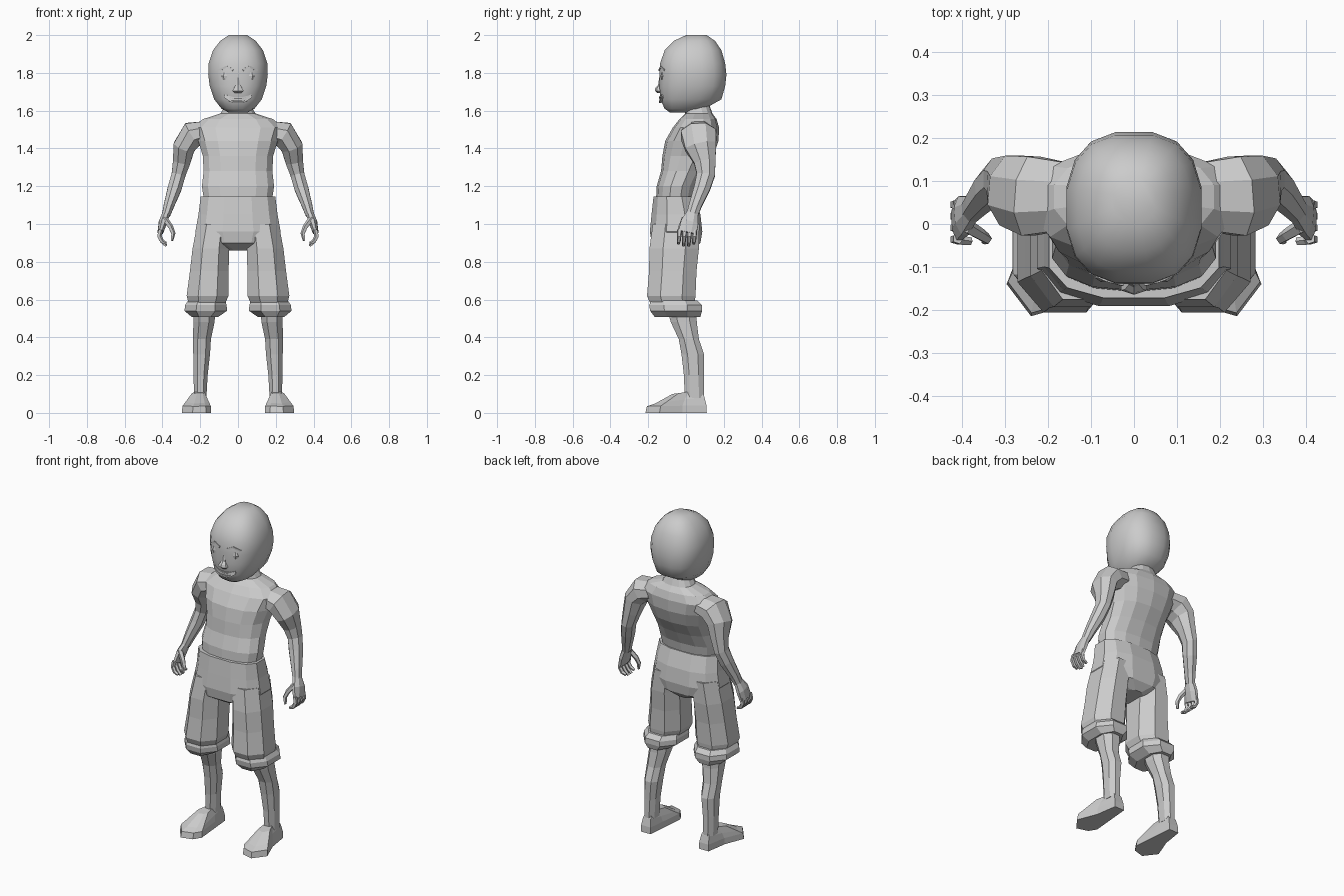
import bpy, bmesh, math
from mathutils import Vector


def loft(name, rings, mirror=False, smooth=False):
    bm = bmesh.new()
    vs = [[bm.verts.new(p) for p in r] for r in rings]
    n = len(vs[0])
    for a, b in zip(vs, vs[1:]):
        for i in range(n):
            j = (i + 1) % n
            bm.faces.new((a[i], a[j], b[j], b[i]))
    bm.faces.new(vs[0][::-1])
    bm.faces.new(vs[-1])
    bmesh.ops.recalc_face_normals(bm, faces=bm.faces)
    me = bpy.data.meshes.new(name)
    bm.to_mesh(me)
    bm.free()
    ob = bpy.data.objects.new(name, me)
    bpy.context.collection.objects.link(ob)
    if mirror:
        ob.modifiers.new("mirror", "MIRROR").use_mirror_merge = False
    for f in me.polygons:
        f.use_smooth = smooth
    return ob


def oval(n, p, off=0.5):
    # unit superellipse
    for i in range(n):
        a = 2 * math.pi * (i + off) / n
        c, s = math.cos(a), math.sin(a)
        yield (math.copysign(abs(c) ** (2 / p), c), math.copysign(abs(s) ** (2 / p), s))


def ring(z, yf, yb, x0, x1, n, p=2.3, off=0.5):
    # horizontal cross-section from its front, back, left and right limits
    return [Vector(((x0 + x1) / 2 + u * (x1 - x0) / 2, (yf + yb) / 2 + v * (yb - yf) / 2, z))
            for u, v in oval(n, p, off)]


def stack(name, rows, n, p=2.3, mirror=False, smooth=False, off=0.5):
    rings = []
    for r in rows:
        x0, x1 = (r[3], r[4]) if len(r) == 5 else (-r[3], r[3])
        rings.append(ring(r[0], r[1], r[2], x0, x1, n, p, off))
    return loft(name, rings, mirror, smooth)


def tube(name, pts, n=6, mirror=True):
    # points are x, y, z, half-thickness, half-depth
    rings = []
    for i, q in enumerate(pts):
        a, b = pts[max(i - 1, 0)], pts[min(i + 1, len(pts) - 1)]
        t = (Vector(b[:3]) - Vector(a[:3])).normalized()
        v = (Vector((0, 1, 0)) - t * t.y).normalized()
        u = t.cross(v)
        rings.append([Vector(q[:3]) + u * (c * q[3]) + v * (s * q[4]) for c, s in oval(n, 2)])
    return loft(name, rings, mirror)


# head
stack("head", [
    (1.59, -.085, .05, .05), (1.61, -.115, .10, .088), (1.66, -.138, .19, .128),
    (1.73, -.143, .21, .152), (1.79, -.143, .217, .16), (1.85, -.14, .21, .158),
    (1.92, -.115, .19, .134), (1.97, -.065, .155, .095), (2.0, .0, .11, .05)],
    16, 2.5, smooth=True)


def strip(name, pts, r, d=.01, mirror=False):
    # ridge following the curve of the face
    return tube(name, [(x, -.138 + 3 * x * x + dy, z, r, d) for x, z, dy in pts], 4, mirror)


# brows, eye rims and eyeballs
strip("brow", [(.025, 1.815, 0), (.06, 1.832, 0), (.1, 1.815, 0)], .008, .012, True)
strip("upper_eyelid", [(.035, 1.785, 0), (.05, 1.803, 0), (.08, 1.805, 0), (.1, 1.79, 0)], .004, .008, True)
strip("lower_eyelid", [(.035, 1.782, 0), (.05, 1.762, 0), (.08, 1.76, 0), (.1, 1.785, 0)], .004, .008, True)
stack("eyeball", [(1.763, -.132, -.11, .055, .08), (1.783, -.136, -.1, .042, .092),
                  (1.803, -.132, -.11, .055, .08)], 8, mirror=True)
# nose
stack("nose", [(1.693, -.15, -.12, .02), (1.705, -.165, -.12, .034), (1.72, -.162, -.12, .024),
               (1.735, -.148, -.12, .014), (1.775, -.142, -.12, .01)], 6)
# smiling mouth
for name, z, k, r in (("upper_lip", 1.667, 4, .005), ("teeth", 1.655, 6, .007), ("lower_lip", 1.641, 8, .006)):
    dy = .004 if name == "teeth" else 0
    strip(name, [(x, z + k * x * x * .8, dy) for x in (-.07, -.045, -.02, .02, .045, .07)], r)

# torso and neck
stack("torso", [
    (1.10, -.16, .035, .18), (1.2, -.155, .055, .195), (1.28, -.132, .095, .186),
    (1.36, -.125, .145, .19), (1.44, -.11, .172, .215), (1.51, -.07, .175, .24),
    (1.555, -.035, .162, .19), (1.585, -.005, .14, .095), (1.64, -.01, .12, .06)], 14, 2.4)

# shorts: hips, legs, cuffs
stack("shorts_hips", [
    (1.145, -.175, .05, .203), (1.05, -.186, .08, .215), (.96, -.195, .09, .232),
    (.90, -.185, .08, .20), (.86, -.12, .04, .06)], 12, 2.6)
stack("shorts_leg", [
    (1.0, -.185, .08, .03, .222), (.87, -.203, .078, .04, .248), (.75, -.205, .065, .042, .262),
    (.62, -.216, .06, .042, .28), (.585, -.2, .055, .058, .27)], 8, 2.2, mirror=True)
stack("shorts_cuff", [
    (.595, -.195, .07, .06, .272), (.57, -.205, .095, .052, .288), (.54, -.2, .095, .05, .292),
    (.508, -.175, .085, .10, .25)], 8, 2.2, mirror=True)

# lower legs
stack("lower_leg", [
    (.56, -.11, .06, .115, .24), (.48, -.085, .062, .12, .24), (.39, -.042, .072, .14, .242),
    (.31, -.028, .10, .145, .24), (.2, -.015, .098, .158, .238), (.08, -.01, .10, .165, .235)],
    8, mirror=True)

# feet: splayed outline stepped up to the ankle
sole = [(.165, .11), (.155, 0), (.142, -.15), (.17, -.195), (.24, -.215), (.297, -.14), (.25, -.02), (.23, .11)]
c = Vector((.2, .045, 0))


def foot_ring(k, z_toe, z_heel):
    out = []
    for x, y in sole:
        p = c + (Vector((x, y, 0)) - c) * k
        f = (.11 - y) / .325
        p.z = z_heel + (z_toe - z_heel) * f
        out.append(p)
    return out


loft("foot", [foot_ring(1, 0, 0), foot_ring(.97, .035, .04), foot_ring(.8, .05, .085),
              foot_ring(.45, .10, .12)], mirror=True)

# arms
tube("arm", [
    (.16, .065, 1.49, .06, .085), (.24, .065, 1.475, .075, .10), (.285, .078, 1.41, .062, .09),
    (.298, .10, 1.33, .05, .062), (.315, .105, 1.26, .04, .052), (.335, .085, 1.19, .04, .046),
    (.365, .05, 1.10, .03, .036), (.38, .033, 1.05, .024, .033)], 8)
# hands
tube("palm", [(.378, .035, 1.06, .022, .032), (.397, .02, 1.01, .024, .05),
              (.411, .008, .955, .016, .052)], 8)
for i in range(4):
    y = -.034 + i * .027
    tip = .885 + (.012 if i in (0, 3) else 0)
    tube("finger", [(.41, y, .97, .013, .013), (.417, y - .002, .935, .013, .012),
                    (.403, y - .004, .908, .012, .011), (.38, y - .006, tip, .008, .009)], 5)
tube("thumb", [(.39, -.005, 1.03, .016, .018), (.357, -.025, .985, .014, .015),
               (.343, -.034, .95, .012, .013), (.35, -.04, .912, .007, .008)], 5)
